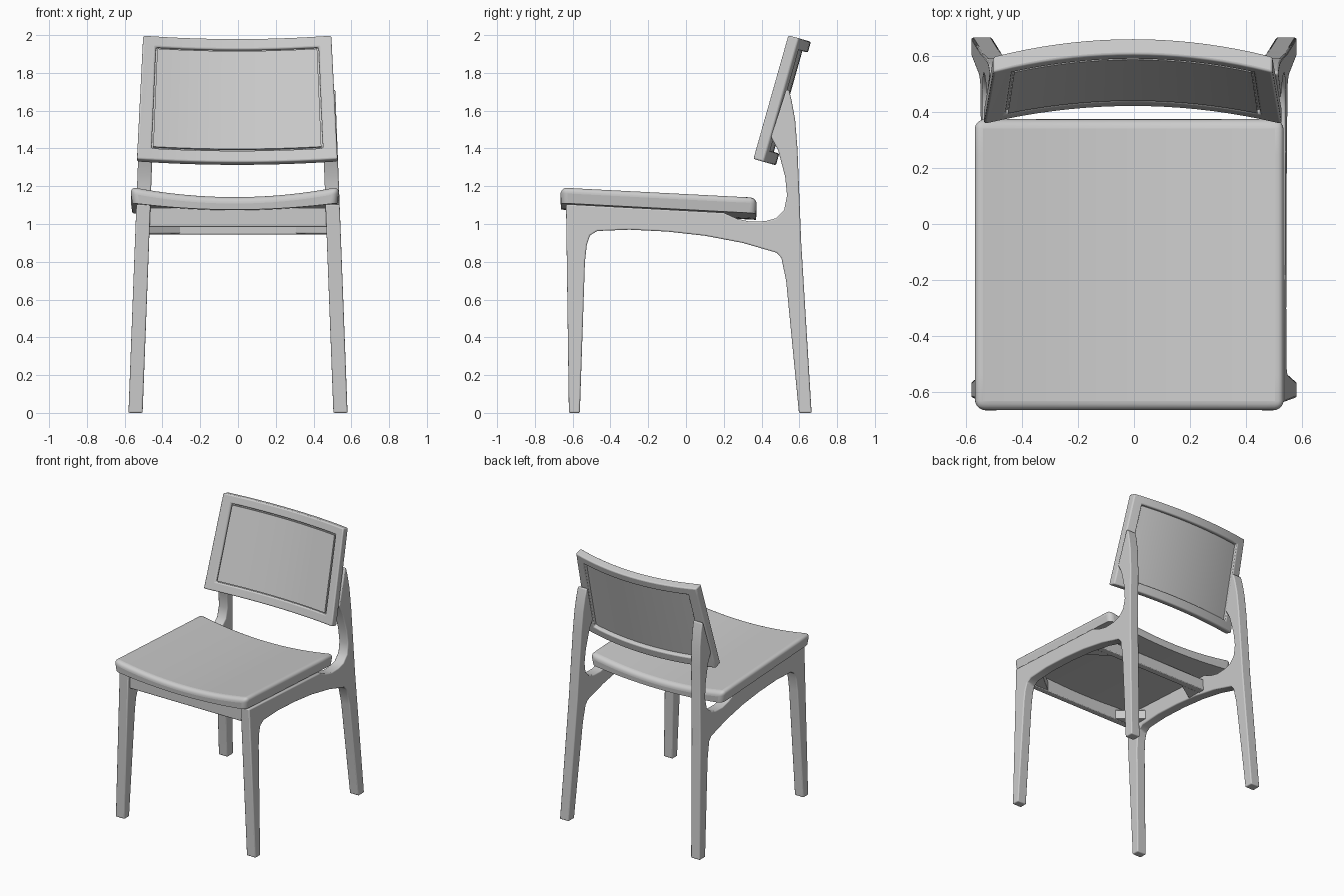
import bpy, bmesh, math
from mathutils import Vector

if "Cube" in bpy.data.objects:
    bpy.data.objects.remove(bpy.data.objects["Cube"])

grey = bpy.data.materials.new("light_grey")
grey.use_nodes = True
COLOUR = (0.6, 0.6, 0.6, 1)
grey.diffuse_color = COLOUR
bsdf = grey.node_tree.nodes["Principled BSDF"]
bsdf.inputs["Base Color"].default_value = COLOUR
bsdf.inputs["Roughness"].default_value = 0.6


def finish(name, bm, bevel=0.0, segments=3, limit="ANGLE"):
    """Turn a bmesh into a shaded object with softened edges."""
    bmesh.ops.recalc_face_normals(bm, faces=bm.faces)
    mesh = bpy.data.meshes.new(name)
    bm.to_mesh(mesh)
    bm.free()
    mesh.materials.append(grey)
    ob = bpy.data.objects.new(name, mesh)
    bpy.context.collection.objects.link(ob)
    if bevel:
        mod = ob.modifiers.new("soft_edges", "BEVEL")
        mod.width = bevel
        mod.segments = segments
        mod.limit_method = limit
        mod.angle_limit = math.radians(40)
    bpy.ops.object.select_all(action="DESELECT")
    ob.select_set(True)
    bpy.context.view_layer.objects.active = ob
    bpy.ops.object.shade_smooth_by_angle(angle=math.radians(35))
    return ob


def span(a, b, n):
    return [a + (b - a) * i / n for i in range(n + 1)]


def bent_slab(name, us, vs, place, hole=None, round_edge=None, bevel=0.0, segments=3):
    """Solid grid in (u, v, w) space, moved into shape by place(u, v, w)."""
    bm = bmesh.new()
    grid = [[bm.verts.new((u, v, 0)) for u in us] for v in vs]
    for j in range(len(vs) - 1):
        for i in range(len(us) - 1):
            if hole and hole((us[i] + us[i + 1]) / 2, (vs[j] + vs[j + 1]) / 2):
                continue
            bm.faces.new((grid[j][i], grid[j][i + 1], grid[j + 1][i + 1], grid[j + 1][i]))
    bmesh.ops.delete(bm, geom=[v for v in bm.verts if not v.link_faces], context="VERTS")
    top = bmesh.ops.extrude_face_region(bm, geom=bm.faces[:], use_keep_orig=True)["geom"]
    for v in top:
        if isinstance(v, bmesh.types.BMVert):
            v.co.z = 1
    bmesh.ops.recalc_face_normals(bm, faces=bm.faces)
    if round_edge:
        weight = bm.edges.layers.float.new("bevel_weight_edge")
        for e in bm.edges:
            if e.calc_face_angle(0) > 1 and round_edge(e):
                e[weight] = 1
    for v in bm.verts:
        v.co = place(*v.co)
    return finish(name, bm, bevel, segments, "WEIGHT" if round_edge else "ANGLE")


def box(name, x, y, z, bevel=0.006):
    """Straight bar given by its limits."""
    bm = bmesh.new()
    bmesh.ops.create_cube(bm, size=1)
    for v in bm.verts:
        v.co = [a + (b - a) * (c + 0.5) for (a, b), c in zip((x, y, z), v.co)]
    return finish(name, bm, bevel, 2)


def prism(name, outline, z0, z1):
    """Upright block on a plan outline."""
    bm = bmesh.new()
    face = bm.faces.new([bm.verts.new((x, y, z0)) for x, y in outline])
    new = bmesh.ops.extrude_face_region(bm, geom=[face], use_keep_orig=True)["geom"]
    for v in new:
        if isinstance(v, bmesh.types.BMVert):
            v.co.z = z1
    return finish(name, bm, 0.004, 2)


# Seat: dished across, falling towards the back, rolled top rim
def seat_place(u, v, w):
    top = 1.172 - 0.027 * v - 0.055 * (1 - u * u)
    inset = 1 if w > 0.5 else 0.975
    x = -0.017 + 0.556 * u * inset
    y = -0.145 + 0.522 * v * (inset + 1) / 2
    return Vector((x, y, top - (1 - w) * (0.068 + 0.02 * u * u)))


bent_slab("seat", span(-1, 1, 16), span(-1, 1, 8), seat_place,
          round_edge=lambda e: e.verts[0].co.z + e.verts[1].co.z > 0.5,
          bevel=0.036, segments=5)


# Backrest: leaning, curved and tapered frame around a recessed panel
BASE = Vector((-0.004, 0.355, 1.345))
UP = Vector((0, 0.272, 0.962))
BACK = Vector((0, 0.962, -0.272))
HEIGHT = 0.68


def back_place(near, far):
    def place(u, v, w):
        half = 0.531 - 0.033 * v / HEIGHT
        depth = near + (far - near) * w + 0.066 * (1 - u * u)
        return BASE + Vector((half * u, 0, 0)) + UP * v + BACK * depth
    return place


EDGE, LOW, HIGH = 0.86, 0.065, 0.62
frame_us = [-1] + span(-EDGE, EDGE, 16) + [1]
bent_slab("backrest_frame", frame_us, [0, LOW, HIGH, HEIGHT], back_place(0, 0.06),
          hole=lambda u, v: abs(u) < EDGE and LOW < v < HIGH, bevel=0.009)
GAP = 0.008
bent_slab("backrest_panel", span(-EDGE + 2 * GAP, EDGE - 2 * GAP, 16),
          [LOW + GAP, HIGH - GAP], back_place(0.001, 0.02))
bent_slab("backrest_panel_backing", span(-EDGE - GAP, EDGE + GAP, 16),
          [LOW - GAP, HIGH + GAP], back_place(0.018, 0.03))

# Side frames: front leg, rail and rear leg with post in one profile (y, z)
PROFILE = [
    (-0.62, 0), (-0.562, 0), (-0.535, 0.8), (-0.525, 0.89), (-0.508, 0.94), (-0.47, 0.963),
    (-0.3, 0.97), (-0.1, 0.96), (0.1, 0.938), (0.3, 0.9), (0.48, 0.848),
    (0.505, 0.82), (0.53, 0.7), (0.598, 0),
    (0.665, 0), (0.61, 0.9), (0.59, 1.4), (0.578, 1.55), (0.56, 1.65), (0.545, 1.71),
    (0.53, 1.71), (0.45, 1.46), (0.488, 1.39), (0.525, 1.25), (0.535, 1.15),
    (0.52, 1.075), (0.475, 1.03), (0.42, 1.015), (0.34, 1.012), (0.27, 1.028),
    (0.2, 1.06), (-0.635, 1.105),
]
for side, label in ((1, "left"), (-1, "right")):
    bm = bmesh.new()
    loops = []
    for offset in (-0.0375, 0.0375):
        loops.append([bm.verts.new((side * (0.5425 - 0.038 * z + offset), y, z))
                      for y, z in PROFILE])
        bm.faces.new(loops[-1])
    n = len(PROFILE)
    for i in range(n):
        k = (i + 1) % n
        bm.faces.new((loops[0][i], loops[0][k], loops[1][k], loops[1][i]))
    finish(label + "_side_frame", bm, 0.01, 3)

# Cross members under the seat
box("front_apron", (-0.48, 0.48), (-0.61, -0.565), (0.985, 1.085))
box("rear_crossbar", (-0.48, 0.48), (0.14, 0.19), (0.945, 1.03))

# Corner braces at both ends of each cross member
for side, label in ((1, "left"), (-1, "right")):
    for name, y, depth, z0, z1 in (("front", -0.57, 0.15, 0.99, 1.06),
                                   ("rear", 0.145, -0.12, 0.95, 1.01)):
        outline = [(side * 0.48, y), (side * 0.3, y), (side * 0.48, y + depth)]
        prism(f"{name}_{label}_brace", outline, z0, z1)
